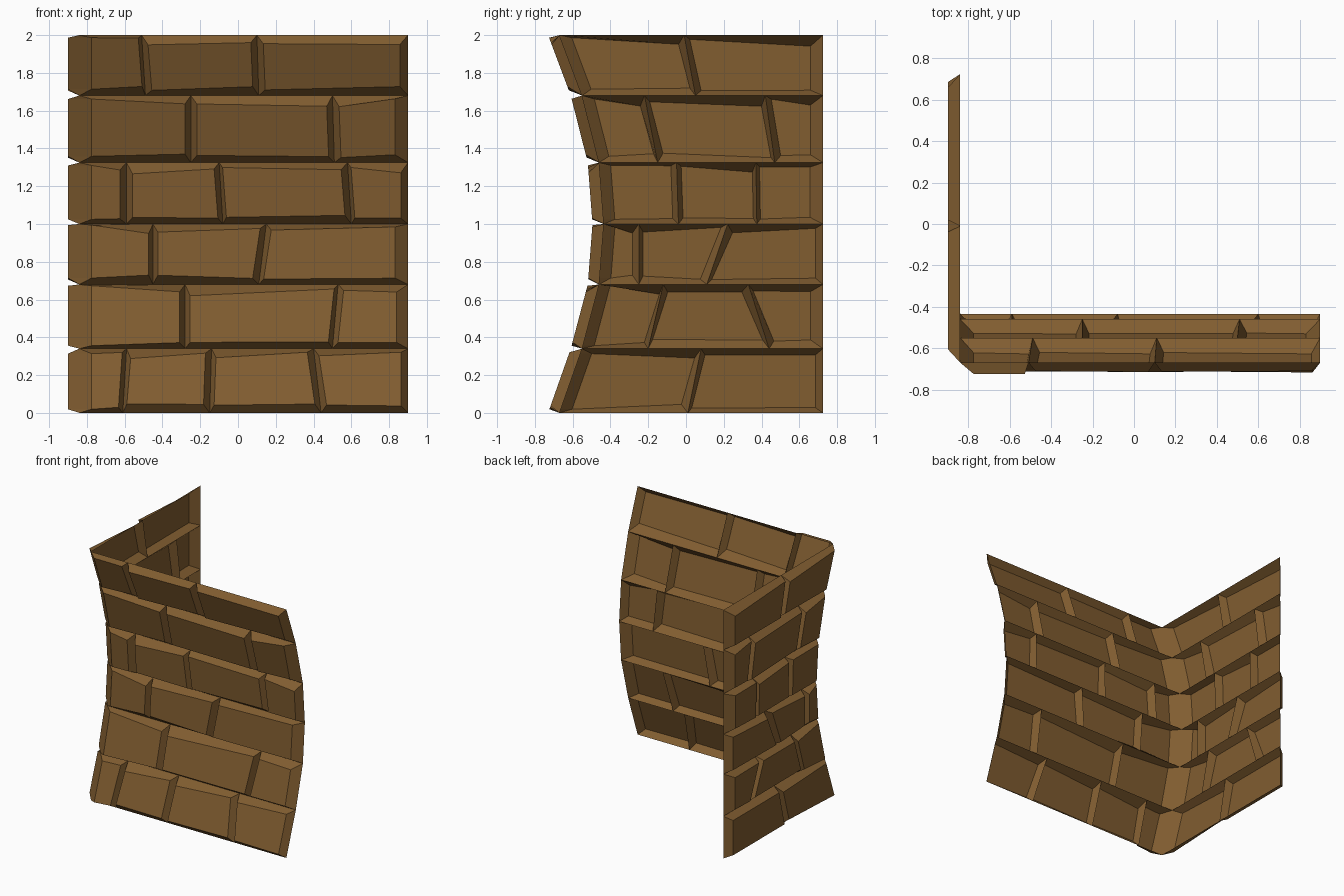
import bpy, bmesh, random

if "Cube" in bpy.data.objects:
    bpy.data.objects.remove(bpy.data.objects["Cube"])
random.seed(4)

ROW_Z = [0, .34, .68, 1.0, 1.325, 1.68, 2.0]
ROW_Y = [-.67, -.55, -.46, -.435, -.46, -.55, -.67]   # concave bend of the front wall
DEPTH, X_IN, X_END, Y_END = .06, -.84, .9, .725

# brick joints per row as (bottom, top): front wall along x, side wall along y
FRONT = [[(-.61, -.59), (-.15, -.14), (.44, .40)],
         [(-.28, -.28), (.50, .53)],
         [(-.45, -.45), (.11, .15)],
         [(-.59, -.59), (-.08, -.10), (.60, .58)],
         [(-.25, -.25), (.51, .50)],
         [(-.49, -.51), (.11, .10)]]
SIDE = [[(.01, .08)],
        [(-.20, -.12), (.44, .33)],
        [(-.25, -.25), (.11, .22)],
        [(-.04, -.05), (.375, .37)],
        [(-.15, -.22), (.47, .42)],
        [(.05, -.01)]]


def bend(z):
    for i in range(6):
        if z <= ROW_Z[i + 1]:
            t = (z - ROW_Z[i]) / (ROW_Z[i + 1] - ROW_Z[i])
            return ROW_Y[i] + t * (ROW_Y[i + 1] - ROW_Y[i])
    return ROW_Y[-1]


def levels(row, lo=.025, hi=.06):
    """Base z and inset face z at the bottom and top of a row."""
    z0, z1 = ROW_Z[row], ROW_Z[row + 1]
    return (z0, z0 + random.uniform(lo, hi - .01)), (z1, z1 - random.uniform(lo - .01, hi))


def inset(pos, end):
    return random.uniform(.03, .07) if abs(pos[0]) == abs(end) else random.uniform(.018, .036)


# a column holds (base, face) points at the bottom and top of a brick edge
def front_col(row, xs, s):
    d = s * inset(xs, X_END)
    return [((x, bend(zb), zb), (x + d, bend(zf) - DEPTH, zf))
            for x, (zb, zf) in zip(xs, levels(row))]


def side_col(row, ys, s):
    d = s * inset(ys, Y_END)
    return [((X_IN, y, zb), (X_IN - DEPTH, y + d, zf))
            for y, (zb, zf) in zip(ys, levels(row))]


def corner_cols(row):
    lv = levels(row, .015, .045)
    base = [(X_IN, bend(zb), zb) for zb, _ in lv]
    side = [(b, (X_IN - DEPTH, bend(zf) + .06, zf)) for b, (_, zf) in zip(base, lv)]
    front = [(b, (-.775, bend(zf) - DEPTH, zf)) for b, (_, zf) in zip(base, lv)]
    return [side, front]


def brick(bm, cols):
    def face(*pts):
        bm.faces.new([bm.verts.new(p) for p in dict.fromkeys(pts)])
    for (ab, at), (bb, bt) in zip(cols, cols[1:]):
        face(ab[1], bb[1], bt[1], at[1])
        face(at[1], bt[1], bt[0], at[0])
        face(ab[0], bb[0], bb[1], ab[1])
    (lb, lt), (rb, rt) = cols[0], cols[-1]
    face(lb[0], lb[1], lt[1], lt[0])
    face(rb[1], rb[0], rt[0], rt[1])


mat = bpy.data.materials.new("brown_brick")
mat.diffuse_color = (.22, .11, .03, 1)
mat.use_nodes = True
mat.node_tree.nodes["Principled BSDF"].inputs["Base Color"].default_value = mat.diffuse_color

# one object per brick course, running from the side wall round the corner
for row in range(6):
    bm = bmesh.new()
    ys = SIDE[row] + [(Y_END, Y_END)]
    for a, b in zip(ys, ys[1:]):
        brick(bm, [side_col(row, b, -1), side_col(row, a, 1)])
    xs = FRONT[row] + [(X_END, X_END)]
    brick(bm, [side_col(row, ys[0], -1)] + corner_cols(row) + [front_col(row, xs[0], -1)])
    for a, b in zip(xs, xs[1:]):
        brick(bm, [front_col(row, a, 1), front_col(row, b, -1)])
    bmesh.ops.remove_doubles(bm, verts=bm.verts, dist=1e-5)
    me = bpy.data.meshes.new(f"brick_course_{row + 1}")
    bm.to_mesh(me)
    bm.free()
    me.materials.append(mat)
    bpy.context.collection.objects.link(bpy.data.objects.new(me.name, me))
